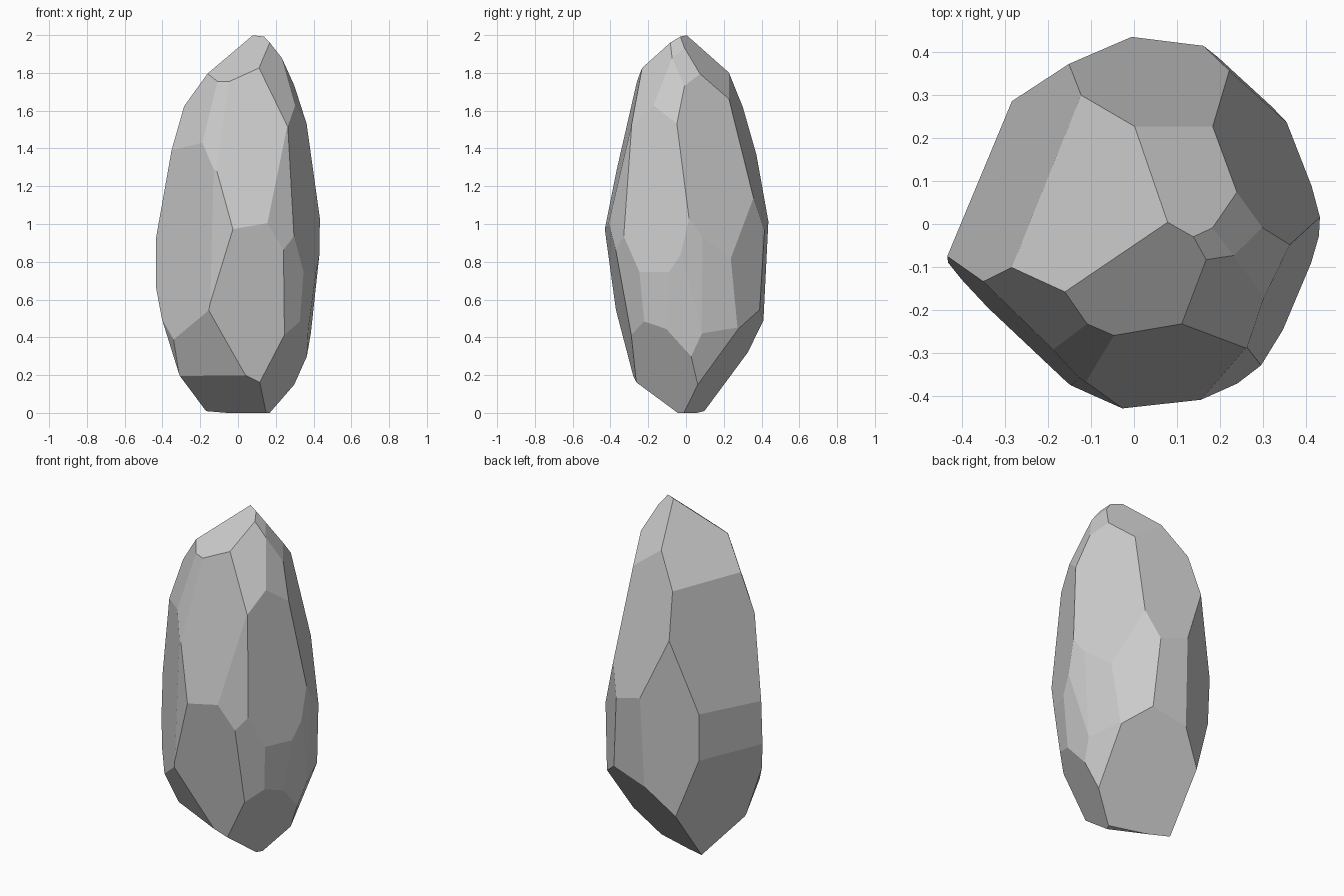
import bpy
import bmesh
from mathutils import Vector

# Remove the default cube only
default_cube = bpy.data.objects.get("Cube")
if default_cube:
    bpy.data.objects.remove(default_cube, do_unlink=True)

# Each chisel cut is a vector n: the stone keeps the side where n . p <= 1,
# with p measured from the middle of the stone.
CENTRE = Vector((0, 0, 1))

# Sloping facets that meet at the peak
crown_cuts = [
    (-.33, -.80, 1.03), (.72, 1.08, .94), (-1.29, .53, 1.10),
    (1.08, .09, .86), (1.40, .38, .80), (1.77, -.36, .64),
    (1.12, -1.10, .75),
]

# Tall facets around the upper half
upper_cuts = [
    (-2.59, 1.05, .59), (.46, 2.28, .60), (2.23, 1.23, .47),
    (2.33, -.98, .20), (.17, -2.37, .52), (-.86, -2.01, .58),
    (-1.57, -1.45, .65), (1.23, -1.97, .21),
]

# Steep facets around the waist
waist_cuts = [
    (-1.97, -2.00, .10), (-1.30, -2.25, .09), (-2.46, 1.03, -.08),
    (.25, 2.30, -.12), (-1.20, 2.28, -.09), (1.64, 1.77, .02),
    (1.75, 1.59, .01), (2.30, .44, -.13), (2.23, .77, -.13),
]

# Facets that taper in towards the foot
lower_cuts = [
    (.33, -2.32, -.42), (-.71, -1.44, -.78), (-2.03, .85, -.58),
    (-1.61, -.62, -.54), (2.20, -.19, -.29), (2.08, -.88, -.24),
    (1.56, -1.58, -.27),
]

# Undercut facets and the small resting face
foot_cuts = [
    (-.34, -.70, -1.02), (.38, 1.27, -.95), (1.32, -.77, -.77),
    (1.60, .63, -.57), (0, 0, -1),
]


def chisel(bm, normal):
    """Slice off everything beyond one plane and close the cut."""
    normal = Vector(normal)
    point = CENTRE + normal / normal.length_squared
    cut = bmesh.ops.bisect_plane(
        bm, geom=bm.verts[:] + bm.edges[:] + bm.faces[:], dist=1e-5,
        plane_co=point, plane_no=normal, clear_outer=True)
    rim = [e for e in cut["geom_cut"]
           if isinstance(e, bmesh.types.BMEdge) and e.is_boundary]
    if rim:
        bmesh.ops.edgeloop_fill(bm, edges=rim)


# Carve the stone from a solid block
bm = bmesh.new()
bmesh.ops.create_cube(bm, size=3)
bmesh.ops.translate(bm, verts=bm.verts[:], vec=CENTRE)
for group in (crown_cuts, upper_cuts, waist_cuts, lower_cuts, foot_cuts):
    for normal in group:
        chisel(bm, normal)
bmesh.ops.recalc_face_normals(bm, faces=bm.faces[:])

# Rest the stone on the ground
lowest = min(v.co.z for v in bm.verts)
bmesh.ops.translate(bm, verts=bm.verts[:], vec=(0, 0, -lowest))

mesh = bpy.data.meshes.new("standing_stone")
bm.to_mesh(mesh)
bm.free()
stone = bpy.data.objects.new("standing_stone", mesh)
bpy.context.collection.objects.link(stone)

# Plain grey stone colour
grey = (.6, .6, .6, 1)
material = bpy.data.materials.new("stone_grey")
material.use_nodes = True
material.diffuse_color = grey
material.node_tree.nodes["Principled BSDF"].inputs["Base Color"].default_value = grey
mesh.materials.append(material)
